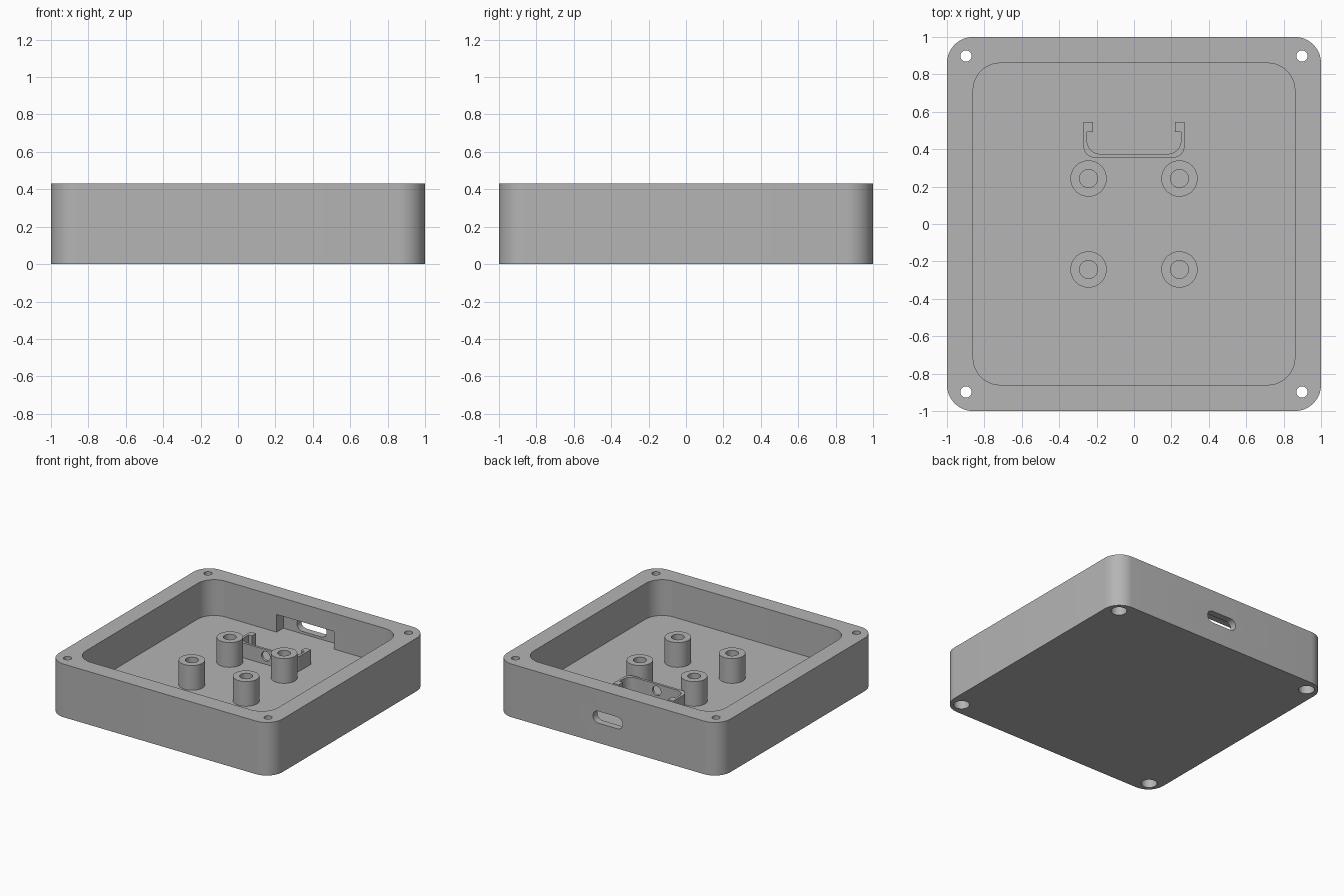
import bpy, bmesh
from math import cos, sin, pi, radians

if "Cube" in bpy.data.objects:
    bpy.data.objects.remove(bpy.data.objects["Cube"], do_unlink=True)

GREY = (0.46, 0.46, 0.46, 1)
grey = bpy.data.materials.new("plain grey")
grey.use_nodes = True
grey.diffuse_color = GREY
grey.node_tree.nodes["Principled BSDF"].inputs["Base Color"].default_value = GREY

HEIGHT, FLOOR = 0.43, 0.14


def arc(cx, cy, r, start, end, steps=12):
    angles = [radians(start + (end - start) * i / steps) for i in range(steps + 1)]
    return [(cx + r * cos(a), cy + r * sin(a)) for a in angles]


def circle(cx, cy, r, steps=40):
    return arc(cx, cy, r, 0, 360, steps)[:-1]


def rounded(hx, hy, r, cy=0):
    """Rounded rectangle outline."""
    pts = []
    for i, (sx, sy) in enumerate([(1, 1), (-1, 1), (-1, -1), (1, -1)]):
        pts += arc(sx * (hx - r), cy + sy * (hy - r), r, 90 * i, 90 * i + 90)
    return pts


def prism(name, outline, lo, hi, axis="Z"):
    """Extrude an outline from lo to hi along Z, or along Y for an XZ outline."""
    bm = bmesh.new()
    rings = []
    for h in (lo, hi):
        rings.append([bm.verts.new((a, b, h) if axis == "Z" else (a, h, b))
                      for a, b in outline])
    bottom, top = rings
    bm.faces.new(bottom)
    bm.faces.new(top)
    n = len(outline)
    for i in range(n):
        j = (i + 1) % n
        bm.faces.new((bottom[i], bottom[j], top[j], top[i]))
    bmesh.ops.recalc_face_normals(bm, faces=bm.faces)
    mesh = bpy.data.meshes.new(name)
    bm.to_mesh(mesh)
    bm.free()
    mesh.materials.append(grey)
    obj = bpy.data.objects.new(name, mesh)
    bpy.context.collection.objects.link(obj)
    return obj


def activate(obj):
    bpy.ops.object.select_all(action="DESELECT")
    obj.select_set(True)
    bpy.context.view_layer.objects.active = obj


def cut(obj, *args, **kwargs):
    """Subtract a prism from an object."""
    cutter = prism("cutter", *args, **kwargs)
    cutter.hide_render = True
    mod = obj.modifiers.new("cut", "BOOLEAN")
    mod.operation, mod.solver, mod.object = "DIFFERENCE", "EXACT", cutter
    activate(obj)
    bpy.ops.object.modifier_apply(modifier=mod.name)
    bpy.data.objects.remove(cutter, do_unlink=True)


def finish(obj):
    activate(obj)
    bpy.ops.object.shade_smooth_by_angle(angle=radians(30))


# Open-topped case
case = prism("case", rounded(1, 1, 0.14), 0, HEIGHT)
cut(case, rounded(0.86, 0.86, 0.145), FLOOR, HEIGHT + 0.1)

# Recess inside the back wall and the rounded port through it
cut(case, [(-0.256, FLOOR), (0.256, FLOOR), (0.256, 0.283), (-0.256, 0.283)],
    0.8, 0.945, axis="Y")
cut(case, rounded(0.133, 0.048, 0.0479, cy=0.208), 0.9, 1.1, axis="Y")

# Corner screw holes, counterbored from below
for sx in (-1, 1):
    for sy in (-1, 1):
        cut(case, circle(sx * 0.898, sy * 0.898, 0.03), -0.1, HEIGHT + 0.1)
        cut(case, circle(sx * 0.898, sy * 0.898, 0.058), -0.1, 0.08)
finish(case)

# Four standoffs with blind holes
for side, x in (("right", -0.243), ("left", 0.243)):
    for end, y in (("front", -0.243), ("back", 0.243)):
        post = prism(f"standoff_{end}_{side}", circle(x, y, 0.097), FLOOR - 0.01, 0.34)
        cut(post, circle(x, y, 0.048), FLOOR + 0.005, 0.4)
        finish(post)

# Thin U-shaped bracket with hooked ends and a round hole
half = (arc(0.21, 0.415, 0.06, -90, 0)
        + [(0.27, 0.545), (0.22, 0.545), (0.22, 0.492), (0.251, 0.492)]
        + arc(0.181, 0.445, 0.07, 0, -90))
bracket = prism("board_bracket", half + [(-x, y) for x, y in reversed(half)],
                FLOOR - 0.01, 0.26)
cut(bracket, circle(0, 0.205, 0.038), 0.3, 0.42, axis="Y")
finish(bracket)
